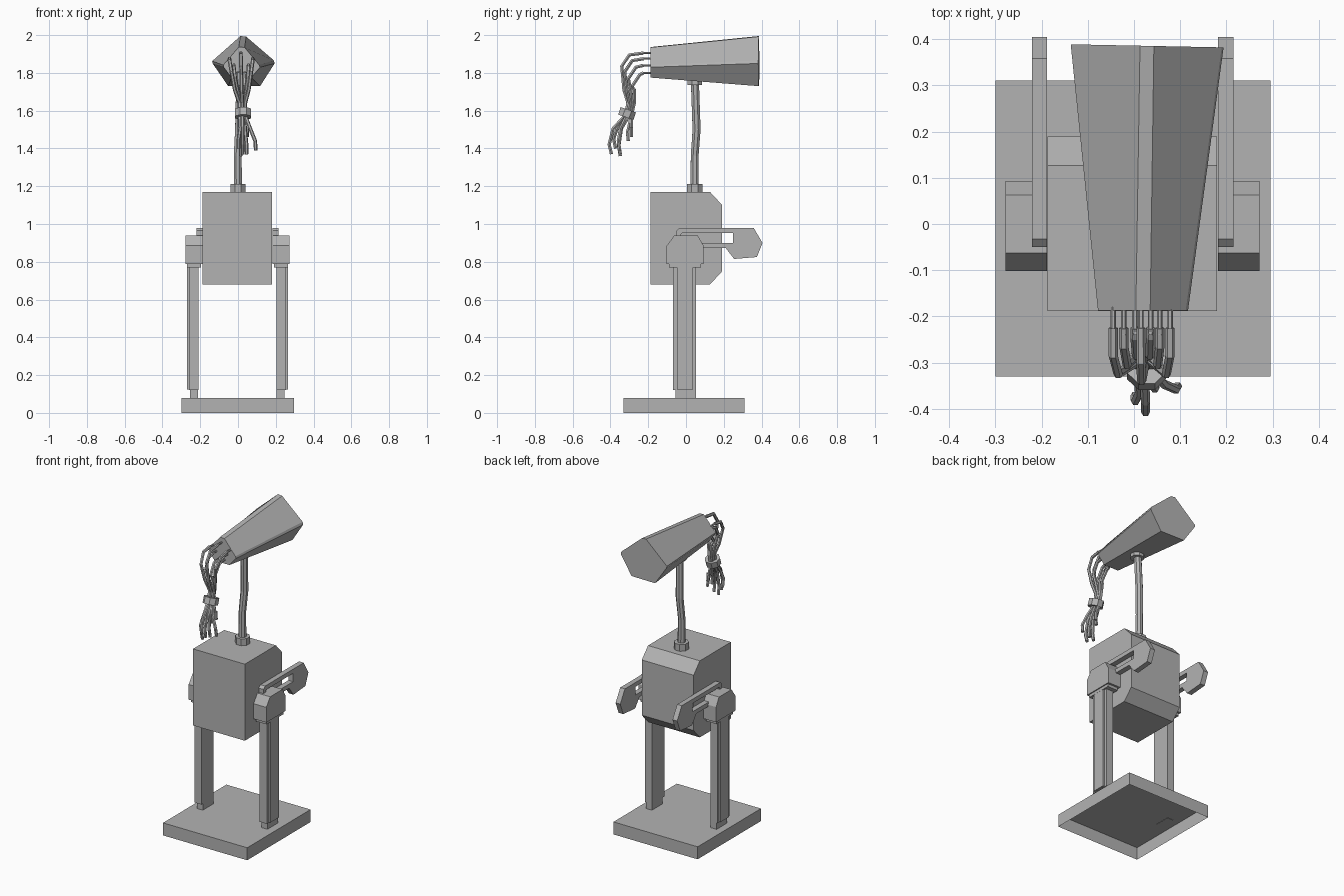
import bpy, bmesh, math
from mathutils import Vector

if "Cube" in bpy.data.objects:
    bpy.data.objects.remove(bpy.data.objects["Cube"])

CX = -0.003  # symmetry plane of the frame
grey = bpy.data.materials.new("grey")
grey.diffuse_color = (0.45, 0.45, 0.45, 1)
grey.use_nodes = True
grey.node_tree.nodes["Principled BSDF"].inputs["Base Color"].default_value = grey.diffuse_color


def finish(name, bm, fix=True):
    if fix:
        bmesh.ops.recalc_face_normals(bm, faces=bm.faces)
    me = bpy.data.meshes.new(name)
    bm.to_mesh(me)
    bm.free()
    me.materials.append(grey)
    ob = bpy.data.objects.new(name, me)
    bpy.context.collection.objects.link(ob)
    return ob


def loft(name, rings):
    """Join rings of equal length and cap both ends."""
    bm = bmesh.new()
    vs = [[bm.verts.new(p) for p in r] for r in rings]
    n = len(rings[0])
    for a, b in zip(vs, vs[1:]):
        for i in range(n):
            j = (i + 1) % n
            bm.faces.new((a[i], a[j], b[j], b[i]))
    bm.faces.new(vs[0])
    bm.faces.new(vs[-1])
    return finish(name, bm)


def side_profile(name, yz, x0, x1):
    return loft(name, [[(x, y, z) for y, z in yz] for x in (x0, x1)])


def block(name, x, y, z):
    return side_profile(name, [(y[0], z[0]), (y[1], z[0]), (y[1], z[1]), (y[0], z[1])], *x)


def ngon(c, r, n, z):
    return [(c[0] + r * math.cos(math.tau * (i + .5) / n),
             c[1] + r * math.sin(math.tau * (i + .5) / n), z) for i in range(n)]


def tube(name, pts, radii, n):
    """Sweep an n-sided section along a path."""
    pts = [Vector(p) for p in pts]
    rings = []
    for i, p in enumerate(pts):
        t = (pts[min(i + 1, len(pts) - 1)] - pts[max(i - 1, 0)]).normalized()
        u = t.cross(Vector((1, 0.01, 0))).normalized()
        v = t.cross(u)
        rings.append([p + radii[i] * (u * math.cos(a) + v * math.sin(a))
                      for a in (math.tau * (k + .5) / n for k in range(n))])
    return loft(name, rings)


# Base: hollow slab, open underneath
base = block("base", (-0.3, 0.296), (-0.33, 0.311), (0, 0.08))
bm = bmesh.new()
bm.from_mesh(base.data)
bmesh.ops.delete(bm, geom=[f for f in bm.faces if f.normal.z < -0.9], context='FACES')
bm.to_mesh(base.data)
bm.free()

# Body with chamfered back edges
side_profile("body", [(-0.188, 0.68), (0.127, 0.68), (0.19, 0.748), (0.19, 1.102),
                      (0.127, 1.17), (-0.188, 1.17)], -0.187, 0.18)

# Legs, shoulders and arms on both sides
for s, side in ((-1, "left"), (1, "right")):
    def span(a, b):
        return CX + s * a, CX + s * b
    block(side + "_foot", span(0.208, 0.25), (-0.055, 0.052), (0.078, 0.125))
    block(side + "_leg", span(0.206, 0.256), (-0.07, 0.053), (0.122, 0.775))
    block(side + "_leg_panel", span(0.25, 0.267), (-0.048, 0.036), (0.125, 0.775))
    block(side + "_shoulder_collar", span(0.194, 0.268), (-0.09, 0.08), (0.77, 0.79))
    side_profile(side + "_shoulder", [(-0.102, 0.788), (0.093, 0.788), (0.093, 0.885),
                                      (0.063, 0.938), (-0.063, 0.938), (-0.102, 0.885)],
                 *span(0.185, 0.275))
    # Arm outline split around its slot
    x = span(0.185, 0.218)
    bm = bmesh.new()
    outer = [(-0.05, 0.873), (0.21, 0.873), (0.255, 0.815), (0.375, 0.825), (0.405, 0.9),
             (0.358, 0.98), (-0.033, 0.98), (-0.05, 0.965)]
    inner = [(-0.026, 0.9), (0.25, 0.9), (0.25, 0.9), (0.25, 0.9), (0.25, 0.953),
             (0.25, 0.953), (-0.02, 0.953), (-0.026, 0.945)]
    rows = [[bm.verts.new((xx, *p)) for p in ring] for ring, xx in
            ((outer, x[0]), (outer, x[1]), (inner, x[1]), (inner, x[0]))]
    for k in range(4):
        a, b = rows[k], rows[(k + 1) % 4]
        for i in range(8):
            j = (i + 1) % 8
            bm.faces.new((a[i], a[j], b[j], b[i]))
    bmesh.ops.remove_doubles(bm, verts=bm.verts, dist=1e-4)
    finish(side + "_arm", bm)

# Neck post with its collars
loft("neck_collar", [ngon((0, 0.047), 0.044, 8, z) for z in (1.168, 1.213)])
tube("neck", [(0, 0.045, 1.2), (-0.002, 0.046, 1.36), (0.006, 0.056, 1.5),
              (0.012, 0.047, 1.76)], [0.024, 0.022, 0.023, 0.023], 8)
loft("head_collar", [ngon((0.015, 0.047), 0.042, 8, z) for z in (1.735, 1.775)])

# Tapered five-sided head with narrow corner facets
back = [(0.013, 1.995), (0.043, 1.992), (0.19, 1.866), (0.194, 1.85), (0.117, 1.73),
        (-0.052, 1.73), (-0.133, 1.848), (-0.137, 1.862)]
front = [(0.004, 1.937), (0.035, 1.935), (0.112, 1.842), (0.117, 1.83), (0.07, 1.775),
         (-0.035, 1.775), (-0.076, 1.83), (-0.078, 1.842)]
loft("head", [[(x, -0.187, z) for x, z in front],
              [(x, 0.389 - 0.02 * (x + 0.137), z) for x, z in back]])

# Cables: root x, root z, outward reach, tip offsets x, y, z
cables = [(0.015, 1.905, 0.000, 0.000, -0.085, 1.37), (-0.045, 1.875, 0.015, -0.022, -0.07, 1.40),
          (0.078, 1.875, 0.015, 0.066, -0.045, 1.39), (-0.022, 1.84, 0.035, -0.010, -0.055, 1.36),
          (0.056, 1.84, 0.035, 0.020, -0.055, 1.37), (0.002, 1.80, 0.055, 0.004, -0.02, 1.44),
          (0.036, 1.80, 0.055, 0.022, 0.000, 1.46)]
for i, (x, z, r, tx, ty, tz) in enumerate(cables, 1):
    m = 0.025                     # x where the bundle is tied
    by = -0.322 + r * 0.6         # y inside the tie
    bx = m + (x - m) * 0.25
    tube(f"cable_{i}_core", [(x, -0.18, z), (x, -0.24, z)], [0.006, 0.006], 6)
    tube(f"cable_{i}_sheath",
         [(x, -0.225, z), (x, -0.30 + r, z - 0.01), (m + (x - m) * 0.85, -0.34 + r, z - 0.07),
          (m + (x - m) * 0.6, -0.328 + r, 1.71), (bx, by + 0.015, 1.64), (bx, by, 1.575),
          (m + tx * 0.6, by + ty * 0.75, 1.505), (m + tx, by + ty, tz + 0.05),
          (m + tx * 1.05, by + ty * 0.85, tz)],
         [0.010] * 9, 6)

# Tie band round the cables
d = Vector((0, -0.35, -1)).normalized() * 0.021
c = Vector((0.027, -0.312, 1.585))
tube("cable_tie", [c - d, c + d], [0.046, 0.046], 8)
